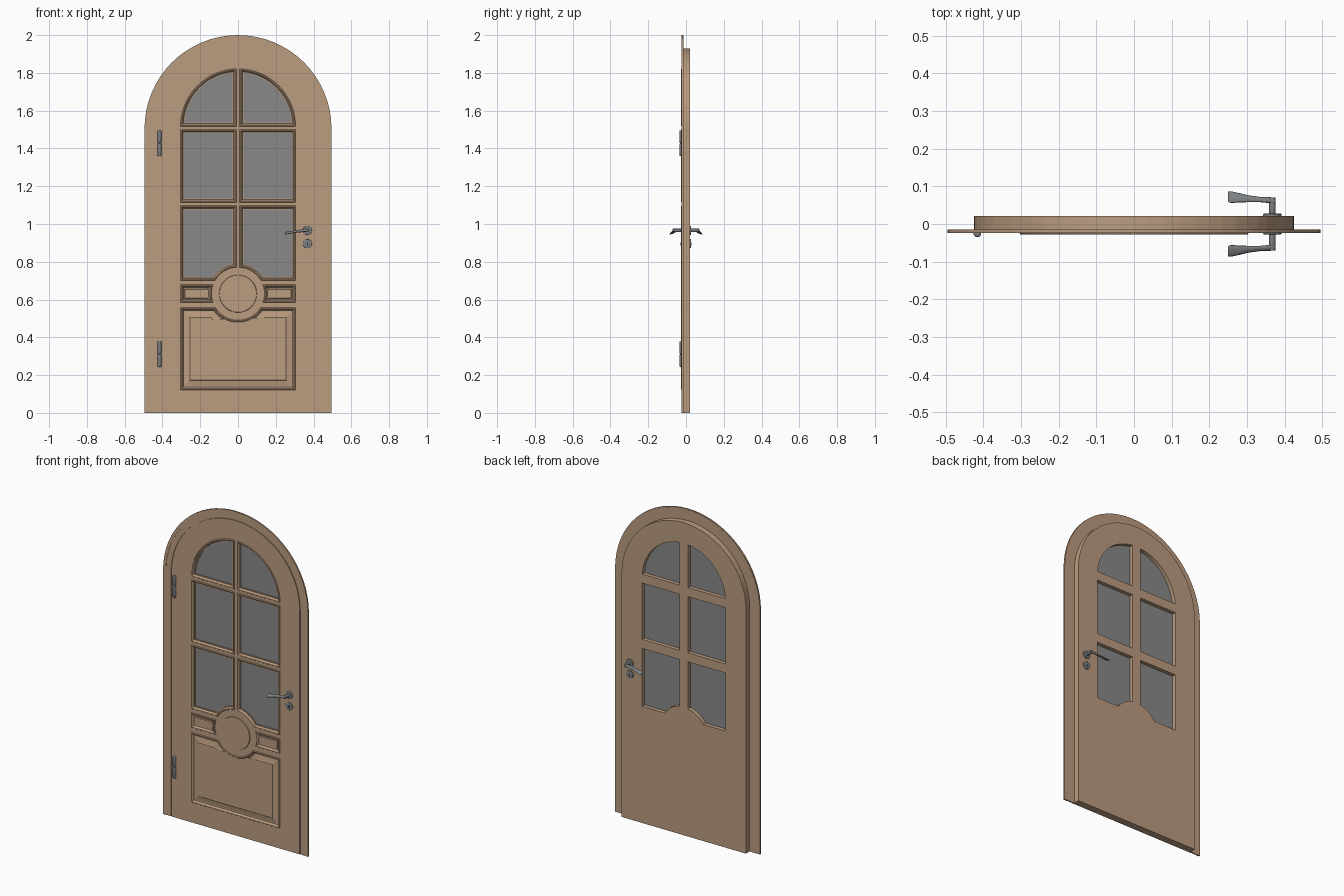
import bpy, bmesh, math
from mathutils import Matrix, Vector

if "Cube" in bpy.data.objects:
    bpy.data.objects.remove(bpy.data.objects["Cube"])


def material(name, rgb):
    m = bpy.data.materials.new(name)
    m.diffuse_color = (*rgb, 1)
    m.use_nodes = True
    m.node_tree.nodes["Principled BSDF"].inputs["Base Color"].default_value = m.diffuse_color
    return m


WOOD = material("tan_wood", (0.50, 0.335, 0.215))
GLASS = material("grey_glass", (0.25, 0.25, 0.25))
METAL = material("dark_metal", (0.20, 0.21, 0.22))
DARK = material("keyhole_dark", (0.03, 0.03, 0.03))

SPRING = 1.505           # height where the door arch starts
CZ, CR = 0.631, 0.14     # round medallion: centre height, moulding radius


def finish(name, bm, mat, smooth=False):
    bmesh.ops.remove_doubles(bm, verts=bm.verts, dist=1e-5)
    bmesh.ops.recalc_face_normals(bm, faces=bm.faces)
    me = bpy.data.meshes.new(name)
    bm.to_mesh(me)
    bm.free()
    me.materials.clear()
    me.materials.append(mat)
    for p in me.polygons:
        p.use_smooth = False
        p.material_index = 0
    ob = bpy.data.objects.new(name, me)
    bpy.context.collection.objects.link(ob)
    if smooth:
        bpy.ops.object.select_all(action='DESELECT')
        ob.select_set(True)
        bpy.context.view_layer.objects.active = ob
        bpy.ops.object.shade_smooth_by_angle(angle=math.radians(40))
    return ob


# ---- 2D outlines in (x, z), counter-clockwise ----
def arc(cx, cz, r, a0, a1, n):
    return [(cx + r * math.cos(a0 + (a1 - a0) * i / n),
             cz + r * math.sin(a0 + (a1 - a0) * i / n)) for i in range(n + 1)]


def arch(r):
    return [(r, 0)] + arc(0, SPRING, r, 0, math.pi, 32) + [(-r, 0)]


def strip(r1, r2):
    return arch(r1) + arch(r2)[::-1]


def mirror(loop):
    return [(-x, z) for x, z in reversed(loop)]


def inset(loop, d):
    out, n = [], len(loop)
    for i in range(n):
        p = Vector(loop[i])
        e1 = (p - Vector(loop[i - 1])).normalized()
        e2 = (Vector(loop[(i + 1) % n]) - p).normalized()
        n1, n2 = Vector((-e1.y, e1.x)), Vector((-e2.y, e2.x))
        q = p + (n1 + n2) * d / (1 + n1.dot(n2))
        out.append((q.x, q.y))
    return out


def plate(name, loops, y0, y1, mat):
    """Flat board between y0 and y1; inner loops become holes."""
    cu = bpy.data.curves.new(name, 'CURVE')
    cu.dimensions = '2D'
    cu.fill_mode = 'BOTH'
    cu.extrude = (y1 - y0) / 2
    for loop in loops:
        s = cu.splines.new('POLY')
        s.points.add(len(loop) - 1)
        for pt, (x, z) in zip(s.points, loop):
            pt.co = (x, z, 0, 1)
        s.use_cyclic_u = True
    tmp = bpy.data.objects.new(name + "_curve", cu)
    bpy.context.collection.objects.link(tmp)
    dg = bpy.context.evaluated_depsgraph_get()
    me = bpy.data.meshes.new_from_object(tmp.evaluated_get(dg))
    bm = bmesh.new()
    bm.from_mesh(me)
    for v in bm.verts:
        v.co = (v.co.x, (y0 + y1) / 2 + v.co.z, v.co.y)
    bpy.data.objects.remove(tmp)
    bpy.data.curves.remove(cu)
    bpy.data.meshes.remove(me)
    return finish(name, bm, mat)


def sweep(name, loop, profile, mat, cap=False):
    """Mitred moulding: profile is (inset, y) pairs carried round the loop."""
    bm = bmesh.new()
    rings = [[bm.verts.new((x, y, z)) for x, z in inset(loop, d)] for d, y in profile]
    n = len(loop)
    for a, b in zip(rings, rings[1:]):
        for i in range(n):
            j = (i + 1) % n
            bm.faces.new((a[i], a[j], b[j], b[i]))
    if cap:
        f = bm.faces.new(rings[-1])
        bmesh.ops.triangulate(bm, faces=[f])
    return finish(name, bm, mat)


def cylinder(name, centre, r, length, axis, mat, bevel=0.0):
    bm = bmesh.new()
    bmesh.ops.create_cone(bm, cap_ends=True, segments=24, radius1=r, radius2=r, depth=length)
    if bevel:
        rim = [e for e in bm.edges if abs(e.verts[0].co.z - e.verts[1].co.z) < 1e-6]
        bmesh.ops.bevel(bm, geom=rim, offset=bevel, segments=3, profile=0.5, affect='EDGES')
    if axis == 'Y':
        bm.transform(Matrix.Rotation(math.pi / 2, 4, 'X'))
    bm.transform(Matrix.Translation(centre))
    return finish(name, bm, mat, smooth=True)


# ---- window and panel outlines (right side, then mirrored) ----
X0, X1 = 0.008, 0.305
ang = lambda z: math.asin((z - CZ) / CR)
low = [(X1, 0.70), (X1, 1.098), (X0, 1.098)] + arc(0, CZ, CR, math.acos(X0 / CR), ang(0.70), 10)
mid = [(X0, 1.114), (X1, 1.114), (X1, 1.501), (X0, 1.501)]
top = [(X0, 1.517)] + arc(0, 1.517, X1, 0, math.acos(X0 / X1), 16)
side = [(X1, 0.584), (X1, 0.679)] + arc(0, CZ, CR, ang(0.679), ang(0.584), 6)
a = ang(0.557)
lower = [(-X1, 0.122), (X1, 0.122), (X1, 0.557)] + arc(0, CZ, CR, a, -math.pi - a, 18) + [(-X1, 0.557)]
panes = [f(l) for l in (low, mid, top) for f in (lambda q: q, mirror)]
side_panels = [side, mirror(side)]

# ---- boards ----
plate("door_slab", [arch(0.425)] + [inset(p, 0.02) for p in panes], -0.015, 0.0215, WOOD)
plate("door_face", [arch(0.438)] + [inset(p, 0.005) for p in panes + side_panels + [lower]],
      -0.0235, -0.0145, WOOD)
plate("casing_back", [strip(0.493, 0.415)], -0.018, -0.0140, WOOD)
plate("casing_inner_strip", [strip(0.478, 0.442)], -0.0225, -0.0155, WOOD)
plate("casing_outer_strip", [strip(0.495, 0.476)], -0.0245, -0.0150, WOOD)

# ---- glazing ----
BEAD = [(0, -0.023), (0.003, -0.0275), (0.008, -0.0275), (0.012, -0.0225)]
for i, p in enumerate(panes):
    plate(f"glass_pane_{i}", [inset(p, 0.01)], -0.010, -0.002, GLASS)
    sweep(f"pane_moulding_{i}", p, BEAD + [(0.017, -0.0095)], WOOD)

# ---- raised panels ----
for i, p in enumerate(side_panels):
    sweep(f"side_panel_{i}", p, BEAD + [(0.016, -0.0155), (0.022, -0.0155), (0.025, -0.021)],
          WOOD, cap=True)
sweep("lower_panel", lower, BEAD + [(0.016, -0.0155), (0.024, -0.0155), (0.048, -0.020),
                                    (0.052, -0.0235)], WOOD, cap=True)
sweep("medallion", arc(0, CZ, 0.1, 0, 2 * math.pi * 47 / 48, 47),
      [(0, -0.0225), (0.002, -0.0275)], WOOD, cap=True)

# ---- hinges ----
for label, z in (("upper", 1.427), ("lower", 0.311)):
    for k in (-1, 1):
        cylinder(f"{label}_hinge_knuckle_{k}", (-0.416, -0.0245, z + k * 0.0345), 0.0105, 0.067,
                 'Z', METAL, 0.005)
    cylinder(f"{label}_hinge_pin", (-0.416, -0.0245, z), 0.007, 0.1, 'Z', METAL)

# ---- lever handles, front and back ----
# sections: x, y, z, half depth, half height
LEVER = [(0.376, 0.062, 0.967, 0.007, 0.007), (0.355, 0.064, 0.967, 0.008, 0.008),
         (0.335, 0.065, 0.964, 0.007, 0.007), (0.305, 0.067, 0.960, 0.009, 0.006),
         (0.275, 0.070, 0.955, 0.013, 0.005), (0.256, 0.071, 0.952, 0.016, 0.004),
         (0.250, 0.073, 0.951, 0.013, 0.003)]
for label, s in (("front", -1), ("back", 1)):
    bm = bmesh.new()
    rings = []
    for x, y, z, hy, hz in LEVER:
        ring = []
        for i in range(16):
            t = math.tau * i / 16
            dy = hy * math.cos(t)
            ring.append(bm.verts.new((x, s * (y + dy), z + hz * math.sin(t) - 0.35 * dy)))
        rings.append(ring)
    for r1, r2 in zip(rings, rings[1:]):
        for i in range(16):
            j = (i + 1) % 16
            bm.faces.new((r1[i], r1[j], r2[j], r2[i]))
    bm.faces.new(rings[0])
    bm.faces.new(rings[-1])
    finish(f"{label}_lever", bm, METAL, smooth=True)
    cylinder(f"{label}_lever_neck", (0.367, s * 0.0445, 0.966), 0.009, 0.053, 'Y', METAL, 0.003)
    cylinder(f"{label}_lever_rose", (0.367, s * 0.0235, 0.966), 0.024, 0.008, 'Y', METAL, 0.002)
    cylinder(f"{label}_key_rose", (0.367, s * 0.0235, 0.896), 0.024, 0.008, 'Y', METAL, 0.002)
    hole = [(0.3645, 0.886), (0.3695, 0.886), (0.3695, 0.903), (0.3645, 0.903)]
    plate(f"{label}_keyhole", [hole], *sorted((s * 0.026, s * 0.0279)), DARK)
